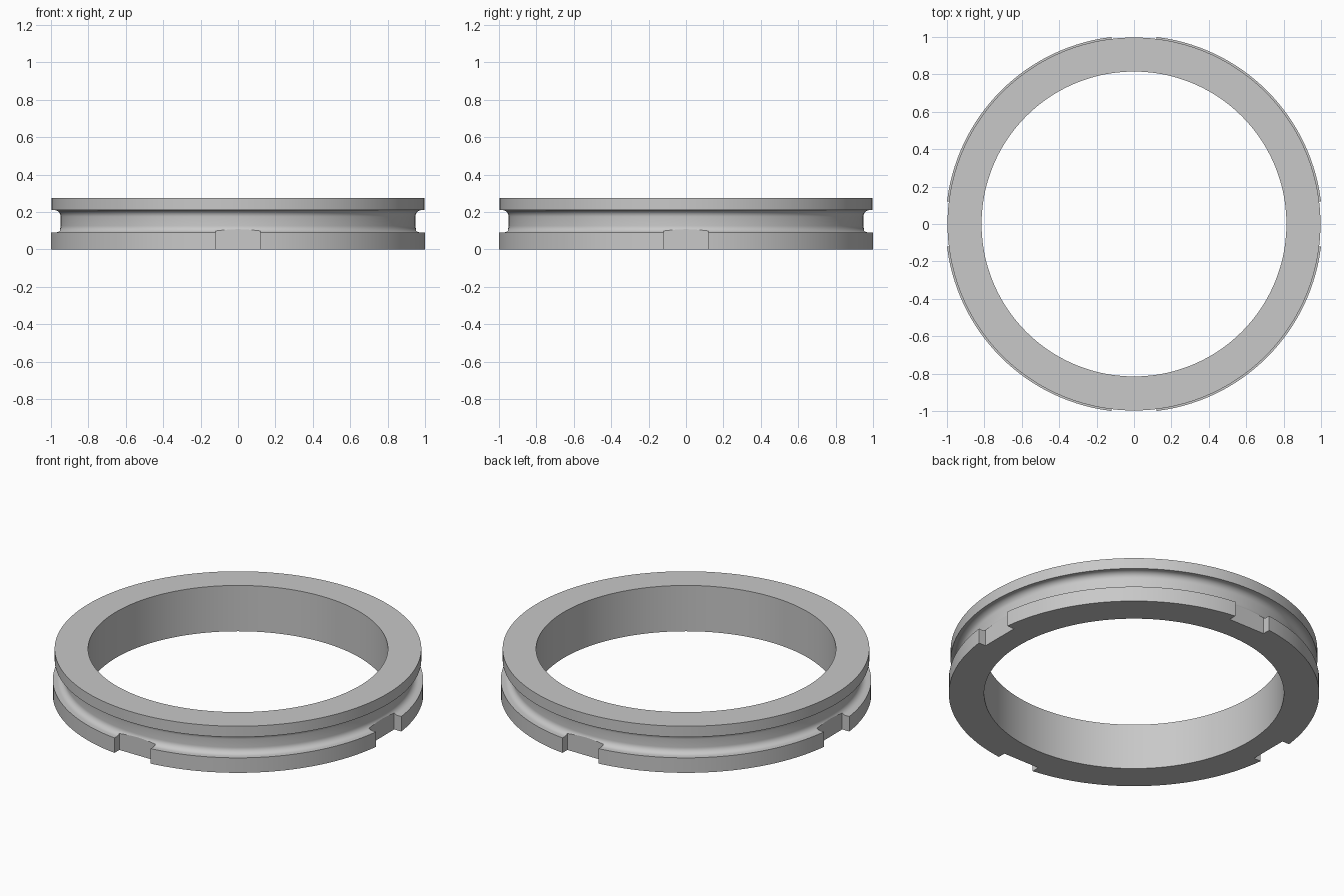
import bpy
import bmesh
from math import pi, sin, cos, radians
from mathutils import Matrix

default = bpy.data.objects.get("Cube")
if default:
    bpy.data.objects.remove(default, do_unlink=True)

# Main dimensions
INNER, GROOVE, UPPER, LOWER = 0.815, 0.948, 0.997, 1.007
HEIGHT, GROOVE_LOW, GROOVE_HIGH, FILLET = 0.275, 0.09, 0.21, 0.036
NOTCH_WIDTH, NOTCH_FLAT, NOTCH_TOP = 0.24, 0.953, 0.15
SEGMENTS = 144

grey = bpy.data.materials.new("plain grey")
colour = (0.58, 0.58, 0.58, 1)
grey.use_nodes = True
grey.diffuse_color = colour
grey.node_tree.nodes["Principled BSDF"].inputs["Base Color"].default_value = colour


def make_object(name, bm):
    bmesh.ops.recalc_face_normals(bm, faces=bm.faces)
    mesh = bpy.data.meshes.new(name)
    bm.to_mesh(mesh)
    bm.free()
    obj = bpy.data.objects.new(name, mesh)
    bpy.context.collection.objects.link(obj)
    mesh.materials.append(grey)
    return obj


def fillet(z_centre, start, end, steps=8):
    """Quarter round between a groove wall and the groove floor."""
    angles = [radians(start + (end - start) * i / steps) for i in range(steps + 1)]
    return [(GROOVE + FILLET + FILLET * cos(a), z_centre + FILLET * sin(a)) for a in angles]


# Ring: grooved cross-section turned about the vertical axis
profile = [(INNER, 0), (LOWER, 0), (LOWER, GROOVE_LOW)]
profile += fillet(GROOVE_LOW + FILLET, 270, 180)
profile += fillet(GROOVE_HIGH - FILLET, 180, 90)
profile += [(UPPER, GROOVE_HIGH), (UPPER, HEIGHT), (INNER, HEIGHT)]

bm = bmesh.new()
verts = [bm.verts.new((r, 0, z)) for r, z in profile]
edges = [bm.edges.new((a, b)) for a, b in zip(verts, verts[1:] + verts[:1])]
bmesh.ops.spin(bm, geom=verts + edges, cent=(0, 0, 0), axis=(0, 0, 1),
               angle=2 * pi, steps=SEGMENTS, use_merge=True)
bmesh.ops.remove_doubles(bm, verts=bm.verts, dist=0.0001)
ring = make_object("grooved_ring", bm)

# Four flat spanner notches in the lower flange
bm = bmesh.new()
depth, low = 0.2, -0.1
for i in range(4):
    matrix = (Matrix.Rotation(i * pi / 2, 4, "Z")
              @ Matrix.Translation((NOTCH_FLAT + depth / 2, 0, (low + NOTCH_TOP) / 2))
              @ Matrix.Diagonal((depth, NOTCH_WIDTH, NOTCH_TOP - low, 1)))
    bmesh.ops.create_cube(bm, size=1, matrix=matrix)
cutter = make_object("notch_cutter", bm)
cutter.hide_render = True

cut = ring.modifiers.new("notches", "BOOLEAN")
cut.operation = "DIFFERENCE"
cut.solver = "EXACT"
cut.object = cutter

bpy.ops.object.select_all(action="DESELECT")
ring.select_set(True)
bpy.context.view_layer.objects.active = ring
bpy.ops.object.modifier_apply(modifier=cut.name)
bpy.data.objects.remove(cutter, do_unlink=True)

# Smooth curved walls, crisp edges
bpy.ops.object.shade_smooth_by_angle(angle=radians(25))
